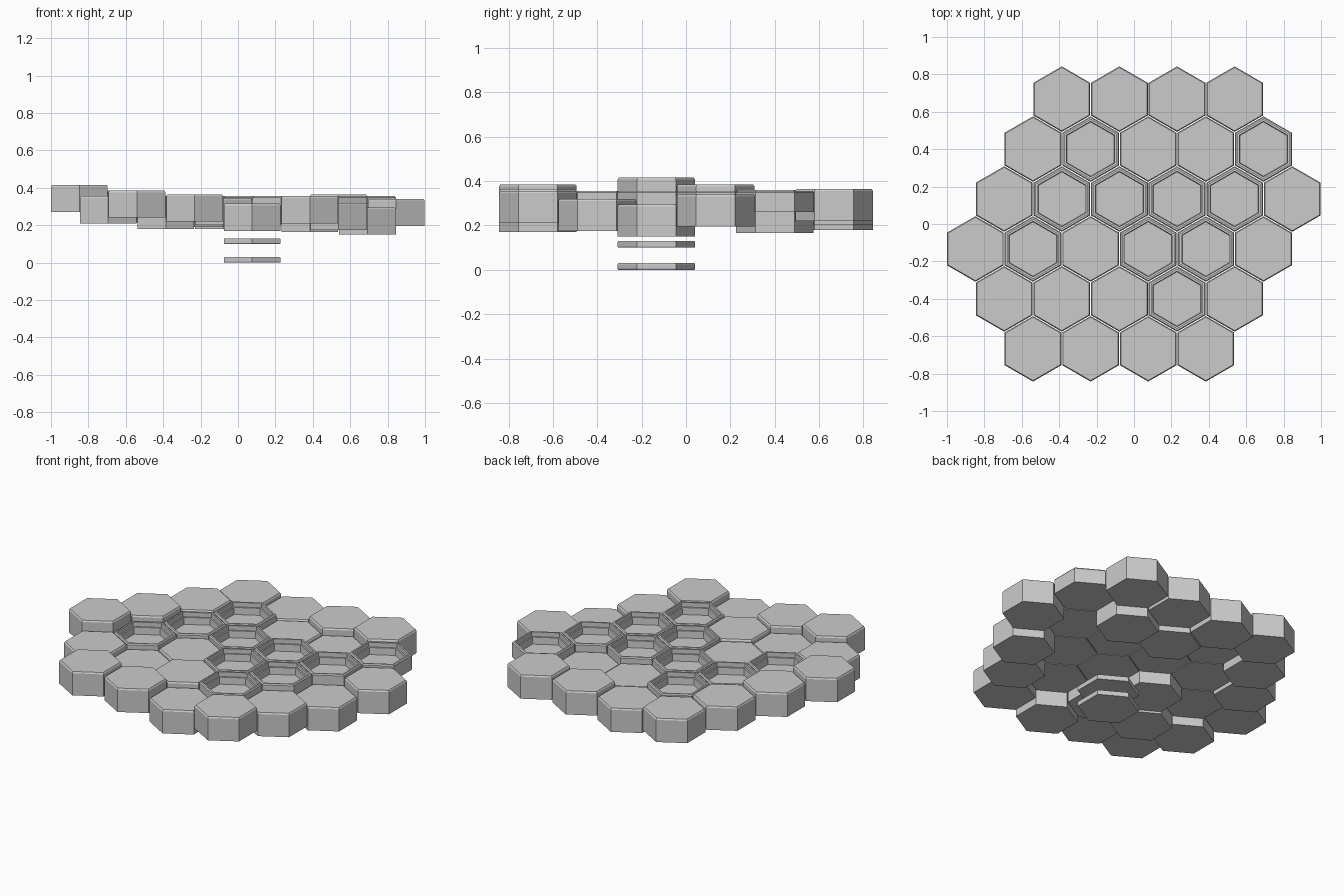
import bpy, bmesh
from math import sin, cos, pi

if "Cube" in bpy.data.objects:
    bpy.data.objects.remove(bpy.data.objects["Cube"])

PITCH, ROW, R = 0.308, 0.267, 0.175


def hex_part(name, x, y, z, profile):
    """Six-sided lathe of (radius, height) points, capped at both ends."""
    bm = bmesh.new()
    rings = [[bm.verts.new((r * cos(pi / 6 + k * pi / 3), r * sin(pi / 6 + k * pi / 3), h))
              for k in range(6)] for r, h in profile]
    for a, b in zip(rings, rings[1:]):
        for k in range(6):
            n = (k + 1) % 6
            bm.faces.new((a[k], a[n], b[n], b[k]))
    bm.faces.new(rings[0][::-1])
    bm.faces.new(rings[-1])
    bmesh.ops.recalc_face_normals(bm, faces=bm.faces)
    me = bpy.data.meshes.new(name)
    bm.to_mesh(me)
    bm.free()
    ob = bpy.data.objects.new(name, me)
    ob.location = (x, y, z)
    bpy.context.collection.objects.link(ob)
    return ob


# Profiles: covered tile, open tray with inner ledge, loose plate
TILE = [(R, 0), (R, 0.136), (R - 0.006, 0.145)]
TRAY = [(R, 0), (R, 0.088), (R - 0.006, 0.095), (R - 0.017, 0.095),
        (R - 0.017, 0.067), (R - 0.027, 0.067), (R - 0.03, 0.025)]
PLATE = [(R - 0.003, 0), (R, 0.005), (R, 0.025), (R - 0.004, 0.03)]

# Rows from back to front: top height of each covered tile, 0 = open tray
rows = [
    (-0.386, [0.345, 0.325, 0.35, 0.365]),
    (-0.540, [0.36, 0, 0.32, 0.31, 0]),
    (-0.694, [0.385, 0, 0, 0, 0, 0.34]),
    (-0.848, [0.415, 0, 0.335, 0, 0, 0.295]),
    (-0.694, [0.355, 0.325, 0.345, 0, 0.32]),
    (-0.540, [0.385, 0.365, 0.315, 0.355]),
]
for j, (x0, tops) in enumerate(rows):
    y = (2.5 - j) * ROW
    for i, top in enumerate(tops):
        x = x0 + i * PITCH
        if top:
            hex_part(f"covered_tile_{j}_{i}", x, y, top - 0.145, TILE)
        else:
            hex_part(f"open_tray_{j}_{i}", x, y, 0.26, TRAY)

# Two loose plates hanging below one open tray
for n, z in (("lower_plate", 0), ("upper_plate", 0.10)):
    hex_part(n, 0.076, -ROW / 2, z, PLATE)
